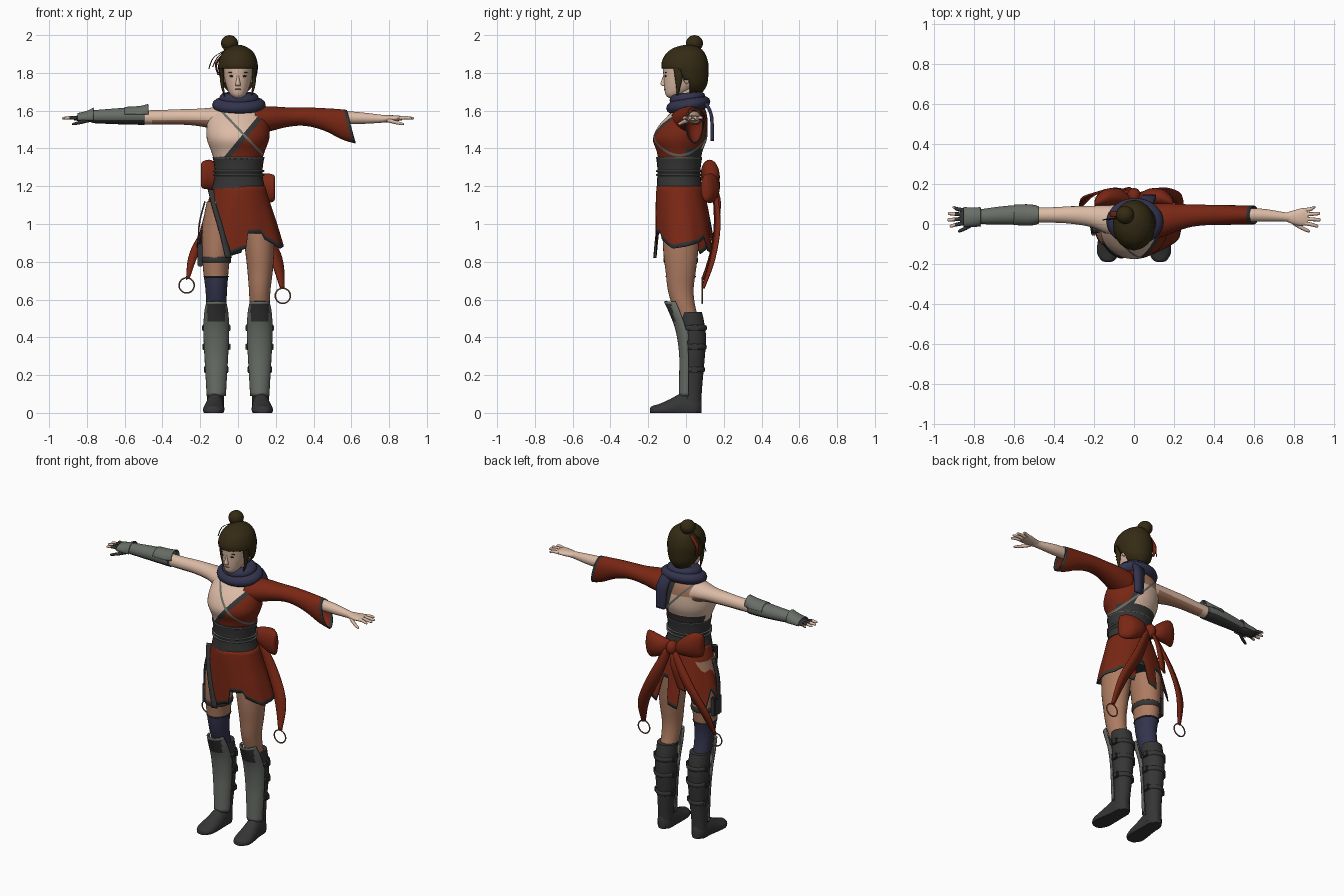
import bpy, bmesh, math
from mathutils import Vector

COLORS = {"red_cloth": (0.19, 0.02, 0.007), "pale_skin": (0.72, 0.5, 0.38), "tan_skin": (0.42, 0.2, 0.12),
          "dark_leather": (0.036, 0.036, 0.037), "steel": (0.14, 0.155, 0.135), "navy_cloth": (0.033, 0.034, 0.075),
          "brown_hair": (0.035, 0.024, 0.007), "ring_brown": (0.2, 0.11, 0.07)}
MATS = {}
for n, c in COLORS.items():
    MATS[n] = bpy.data.materials.new(n)
    MATS[n].diffuse_color = (*c, 1)
RED, PALE, TAN, DARK, STEEL, NAVY, HAIR, RING = COLORS


def finish(name, bm, mats, rule=None, cuts=(), thick=0, angle=50):
    for co, no in cuts:
        bmesh.ops.bisect_plane(bm, geom=bm.verts[:] + bm.edges[:] + bm.faces[:], plane_co=co, plane_no=no)
    if rule:
        dead = []
        for f in bm.faces:
            i = rule(f.calc_center_median())
            if i is None:
                dead.append(f)
            else:
                f.material_index = i
        bmesh.ops.delete(bm, geom=dead, context='FACES')
    bmesh.ops.recalc_face_normals(bm, faces=bm.faces[:])
    me = bpy.data.meshes.new(name)
    bm.to_mesh(me)
    bm.free()
    for m in mats:
        me.materials.append(MATS[m])
    ob = bpy.data.objects.new(name, me)
    bpy.context.collection.objects.link(ob)
    bpy.ops.object.select_all(action='DESELECT')
    ob.select_set(True)
    bpy.context.view_layer.objects.active = ob
    bpy.ops.object.shade_smooth_by_angle(angle=math.radians(angle))
    if thick:
        mod = ob.modifiers.new("thickness", 'SOLIDIFY')
        mod.thickness = thick
        mod.offset = 0
    return ob


def spline(keys, sub):
    out = []
    for i in range(len(keys) - 1):
        a, b, c, d = keys[max(i - 1, 0)], keys[i], keys[i + 1], keys[min(i + 2, len(keys) - 1)]
        for k in range(sub):
            t = k / sub
            out.append([0.5 * (2 * q + (r - p) * t + (2 * p - 5 * q + 4 * r - s) * t * t + (3 * q - p - 3 * r + s) * t ** 3)
                        for p, q, r, s in zip(a, b, c, d)])
    return out + [list(keys[-1])]


# Elliptical rings (position on axis, two centres, two radii) skinned along an axis
def loft(name, axis, keys, mats, rule=None, cuts=(), segs=28, sub=4, side=1, cap=True, thick=0):
    bm, rings = bmesh.new(), []
    for t, c1, c2, r1, r2 in spline(keys, sub):
        ring = []
        for k in range(segs):
            a = math.tau * k / segs
            p, q = c1 + max(r1, .001) * math.cos(a), c2 + max(r2, .001) * math.sin(a)
            x, y, z = {'x': (t, p, q), 'y': (p, t, q), 'z': (p, q, t)}[axis]
            ring.append(bm.verts.new((side * x, y, max(z, 0))))
        rings.append(ring)
    for a, b in zip(rings, rings[1:]):
        for k in range(segs):
            bm.faces.new((a[k], a[(k + 1) % segs], b[(k + 1) % segs], b[k]))
    if cap:
        bm.faces.new(rings[0])
        bm.faces.new(rings[-1])
    return finish(name, bm, mats, rule, cuts, thick)


def ball(name, loc, r, mat):
    bm = bmesh.new()
    bmesh.ops.create_uvsphere(bm, u_segments=20, v_segments=12, radius=1)
    for v in bm.verts:
        v.co = Vector(loc) + Vector(v.co[i] * r[i] for i in range(3))
    return finish(name, bm, [mat])


def box(name, loc, size, mat):
    bm = bmesh.new()
    bmesh.ops.create_cube(bm, size=1)
    for v in bm.verts:
        v.co = Vector(loc) + Vector(v.co[i] * size[i] for i in range(3))
    bmesh.ops.bevel(bm, geom=bm.edges[:], offset=min(size) * .2, segments=2, affect='EDGES')
    return finish(name, bm, [mat])


def torus(name, loc, rx, ry, r, mat, upright=False, rz=None, tilt=0):
    bm, n, m = bmesh.new(), 36, 12
    g = []
    for i in range(n):
        a, row = math.tau * i / n, []
        for j in range(m):
            b = math.tau * j / m
            x, y = (rx + r * math.cos(b)) * math.cos(a), (ry + r * math.cos(b)) * math.sin(a)
            z = (rz or r) * math.sin(b) + tilt * y
            row.append(bm.verts.new(Vector(loc) + Vector((x, z, y) if upright else (x, y, z))))
        g.append(row)
    for i in range(n):
        for j in range(m):
            bm.faces.new((g[i][j], g[(i + 1) % n][j], g[(i + 1) % n][(j + 1) % m], g[i][(j + 1) % m]))
    return finish(name, bm, [mat])


def ribbon(name, pts, across, mat, thick=.008):
    bm, w = bmesh.new(), Vector(across).normalized()
    rows = [[bm.verts.new(Vector(p[:3]) + w * p[3] * s) for s in (-.5, .5)] for p in spline(pts, 6)]
    for a, b in zip(rows, rows[1:]):
        bm.faces.new((a[0], a[1], b[1], b[0]))
    return finish(name, bm, [mat], thick=thick)


# Torso: one bare side, wrapped cloth with dark edging and a thin diagonal strap
def torso_rule(c):
    strap = (c.z - 1.597) + 1.05 * (c.x + .087)
    if abs(strap) < .009:
        return 3
    d = c.x + .07 - (c.z - 1.36) / 1.2 if c.y < 0 else c.x - .06 + (c.z - 1.42) * .3
    if c.z < 1.4 and c.y > 0:
        return 2
    if d > .035:
        return 0
    return 2 if d > 0 else (4 if c.y > .03 and c.z > 1.53 else 1)

edge_n, strap_n = Vector((1.2, 0, -1)), Vector((1.05, 0, 1))
torso_cuts = [((-.07, 0, 1.36), edge_n), ((-.035, 0, 1.36), edge_n), ((0, 0, 1.4), (0, 0, 1)), ((0, 0, 0), (0, 1, 0)),
              ((.06, 0, 1.42), (1, 0, .3)), ((.095, 0, 1.42), (1, 0, .3)),
              ((-.087, 0, 1.606), strap_n), ((-.087, 0, 1.588), strap_n)]
loft("torso", 'z', [(1.14, 0, -.025, .135, .115), (1.22, 0, -.035, .125, .112), (1.3, 0, -.035, .118, .108),
     (1.38, 0, -.034, .14, .12), (1.45, 0, -.032, .165, .143), (1.52, 0, -.015, .165, .13),
     (1.58, 0, .01, .15, .1), (1.62, 0, .02, .105, .075), (1.65, 0, .015, .05, .05)],
     [RED, PALE, DARK, STEEL, TAN], torso_rule, torso_cuts, segs=40)

# Waist wrap, cords and scarf
loft("waist_wrap", 'z', [(1.175, .003, -.03, .145, .127), (1.2, .003, -.035, .138, .12), (1.25, .003, -.037, .128, .115),
     (1.3, .003, -.037, .128, .115), (1.355, .003, -.036, .137, .122)], [DARK])
for z in (1.26, 1.28, 1.35):
    torus("waist_cord", (.003, -.037, z), .132, .118, .005, STEEL)
torus("scarf_lower", (.005, .012, 1.63), .1, .075, .042, NAVY, rz=.035, tilt=.15)
torus("scarf_upper", (.005, .008, 1.665), .07, .06, .035, NAVY, rz=.03, tilt=.1)
ribbon("scarf_tail", [(.06, .105, 1.64, .07), (.075, .135, 1.57, .07), (.08, .138, 1.44, .055)], (1, 0, 0), NAVY, .018)

# Head and face
loft("neck", 'z', [(1.6, 0, .01, .05, .05), (1.66, 0, 0, .043, .045), (1.75, 0, 0, .043, .05)], [PALE])
loft("head", 'z', [(1.668, 0, -.075, .018, .018), (1.685, 0, -.06, .04, .048), (1.72, 0, -.035, .058, .08),
     (1.78, 0, -.013, .074, .106), (1.85, 0, -.01, .078, .11), (1.92, 0, 0, .05, .07)], [PALE])
loft("nose", 'z', [(1.73, 0, -.115, .012, .008), (1.74, 0, -.118, .014, .017), (1.765, 0, -.116, .008, .012),
     (1.79, 0, -.113, .006, .006)], [PALE], segs=12)
ball("lips", (0, -.108, 1.713), (.019, .009, .006), TAN)
for s in (-1, 1):
    ball("eye", (s * .032, -.108, 1.783), (.014, .005, .005), HAIR)
    ball("eyebrow", (s * .034, -.107, 1.803), (.018, .005, .003), HAIR)
    ball("ear", (s * .078, .005, 1.775), (.012, .02, .032), PALE)
    loft("hair_lock", 'z', [(1.675, s * .07, -.045, .003, .004), (1.74, s * .084, -.04, .009, .014),
         (1.84, s * .084, -.035, .014, .035)], [HAIR], segs=12)

# Hair cap cut open around the face, bun, tie and hanging ornaments
loft("hair", 'z', [(1.7, 0, .03, .045, .055), (1.74, 0, .02, .08, .088), (1.8, 0, 0, .098, .115), (1.85, 0, -.006, .1, .12),
     (1.9, 0, -.002, .083, .1), (1.93, 0, .005, .05, .065), (1.945, 0, .01, .012, .015)], [HAIR],
     lambda c: None if (c.y < .02 and c.z < 1.735 + .09 * min(1, max(0, (.02 - c.y) / .06))) else 0,
     [((0, -.04, 0), (0, 1, 0)), ((0, .02, 0), (0, 1, 0)), ((0, 0, 1.825), (0, 0, 1))], sub=5, thick=.008)
ball("bun", (-.045, .045, 1.957), (.045, .045, .043), HAIR)
torus("bun_tie", (-.04, .04, 1.93), .027, .027, .01, RED)
for x, z in ((-.155, 1.82), (-.135, 1.83)):
    loft("hair_pin", 'z', [(z, x, .02, .003, .003), (1.88, x + .025, .025, .003, .003), (1.92, -.07, .03, .003, .003)],
         [HAIR], segs=8)
loft("hair_ribbon", 'z', [(1.79, -.105, .05, .004, .01), (1.85, -.115, .05, .006, .016), (1.91, -.07, .05, .006, .012)],
     [RED], segs=10)

# Wide sleeve with slanted dark hem
hem_n = Vector((.17, 0, .045)).normalized()
loft("sleeve", 'x', [(.09, .01, 1.545, .09, .075), (.17, .025, 1.557, .075, .063), (.27, .04, 1.566, .055, .048),
     (.36, .045, 1.568, .048, .046), (.46, .045, 1.553, .046, .057), (.56, .045, 1.525, .045, .078),
     (.66, .045, 1.505, .042, .085)], [RED, DARK],
     lambda c: None if (c - Vector((.577, 0, 1.6))).dot(hem_n) > 0 else int((c - Vector((.56, 0, 1.6))).dot(hem_n) > 0),
     [((.577, 0, 1.6), hem_n), ((.56, 0, 1.6), hem_n)], cap=False, thick=.006)

# Arms and hands
loft("left_forearm", 'x', [(.42, .045, 1.565, .035, .035), (.57, .045, 1.563, .034, .034), (.66, .043, 1.56, .031, .03),
     (.76, .035, 1.557, .023, .021), (.8, .033, 1.557, .033, .018)], [PALE])
loft("right_arm", 'x', [(.08, .01, 1.55, .085, .075), (.15, .025, 1.56, .068, .055), (.22, .038, 1.565, .052, .045),
     (.32, .045, 1.567, .043, .04), (.42, .045, 1.565, .038, .038), (.56, .045, 1.565, .036, .036)], [PALE, TAN],
     lambda c: int(c.z < 1.55 and -.45 < c.x < -.12), [((0, 0, 1.55), (0, 0, 1))], side=-1)
for s, skin, name in ((1, PALE, "left"), (-1, DARK, "right")):
    loft(name + "_palm", 'x', [(.76, .035, 1.557, .022, .019), (.8, .033, 1.558, .036, .018), (.84, .035, 1.56, .044, .015),
         (.868, .036, 1.56, .04, .011)], [skin], side=s, segs=20)
    for i, tip in enumerate((.92, .932, .928, .905)):
        y = .005 + .021 * i
        loft(name + "_finger", 'x', [(.85, y, 1.56, .011, .01), (.885, y + (i - 1.5) * .005, 1.563, .0095, .009),
             (tip - .008, y + (i - 1.5) * .01, 1.56, .008, .007), (tip, y + (i - 1.5) * .01, 1.559, .003, .003)],
             [skin, PALE], lambda c: int(abs(c.x) > .895), side=s, segs=10)
    loft(name + "_thumb", 'x', [(.79, .012, 1.55, .014, .012), (.835, -.018, 1.538, .011, .01), (.87, -.034, 1.53, .008, .007),
         (.878, -.036, 1.528, .003, .003)], [skin], side=s, segs=10)

# Forearm guard: steel above, dark leather beneath, with raised elbow lip and wrist plate
loft("forearm_guard", 'x', [(.495, .045, 1.572, .049, .047), (.56, .046, 1.572, .05, .046), (.66, .043, 1.57, .045, .041),
     (.77, .036, 1.568, .037, .034)], [STEEL, DARK], lambda c: int(c.z < 1.55), [((0, 0, 1.55), (0, 0, 1))], side=-1)
loft("elbow_lip", 'x', [(.475, .045, 1.585, .04, .048), (.52, .045, 1.574, .051, .048), (.6, .046, 1.572, .049, .045)],
     [STEEL], lambda c: None if c.z < 1.58 else 0, [((0, 0, 1.58), (0, 0, 1))], side=-1, cap=False, thick=.006)
loft("wrist_plate", 'x', [(.765, .036, 1.566, .045, .047), (.8, .034, 1.562, .046, .034), (.85, .034, 1.56, .047, .024)],
     [STEEL], lambda c: None if c.z < 1.55 else 0, [((0, 0, 1.55), (0, 0, 1))], side=-1, cap=False, thick=.006)

# Skirt: ragged hem heights by angle (degrees from +x, towards the back), open at the right thigh
HEM = [(0, .88), (30, .9), (45, .93), (47, .86), (65, .84), (69, 1.0), (83, 1.0), (87, .85), (103, .83), (107, .98),
       (123, .98), (127, .88), (150, .84), (165, .95), (180, .88), (194, .87), (198, 1.16), (225, 1.09), (241, 1.0),
       (250, .92), (258, .84), (270, .86), (279, .87), (281, .95), (305, .95), (308, .92), (335, .87), (360, .88)]
bm, cols, N = bmesh.new(), [], 180
profile = spline([(1.2, .005, -.033, .136, .118), (1.1, .005, -.022, .172, .136), (1.0, .008, -.012, .2, .147),
                  (.9, .01, -.002, .232, .155), (.8, .01, 0, .25, .16)], 8)
for k in range(N):
    a = 360 * k / N
    (a0, z0), (a1, z1) = next(p for p in zip(HEM, HEM[1:]) if p[0][0] <= a < p[1][0])
    hem, col = z0 + (z1 - z0) * (a - a0) / (a1 - a0), []
    for z in [1.2 - (1.2 - hem - .022) * j / 12 for j in range(13)] + [hem]:
        p = profile[min(range(len(profile)), key=lambda i: abs(profile[i][0] - z))]
        f, r = (1.2 - z) / .4, math.radians(a)
        rx, ry = .136 + .06 * min(f * 2, 1) + .054 * max(0, f * 2 - 1) * 1.0, .118 + .042 * f ** .7
        fold = 1 + .02 * f * math.sin(r * 9)
        col.append(bm.verts.new((p[1] + rx * fold * math.cos(r), -.033 + .035 * f + ry * fold * math.sin(r), z)))
    cols.append(col)
for k in range(N):
    for j in range(13):
        a, b = cols[k], cols[(k + 1) % N]
        bm.faces.new((a[j], a[j + 1], b[j + 1], b[j])).material_index = int(j == 12)
finish("skirt", bm, [RED, DARK], thick=.006)
ribbon("skirt_slit_border", [(-.137, -.085, 1.18, .045), (-.115, -.122, 1.08, .04), (-.088, -.148, .98, .036),
       (-.05, -.165, .82, .034)], (1, .3, 0), DARK)
loft("shorts", 'z', [(1.0, 0, -.02, .178, .115), (1.1, 0, -.025, .16, .115), (1.19, 0, -.03, .135, .113)], [DARK])

# Back bow, tails and rings
for s, dz in ((-1, .05), (1, -.02)):
    loft("bow_loop", 'x', [(.02, .12, 1.21, .02, .03), (.07, .135, 1.21 + dz * .5, .04, .055), (.14, .13, 1.21 + dz, .045, .078),
         (.185, .11, 1.21 + dz, .032, .072), (.197, .105, 1.21 + dz, .012, .055)], [RED], side=s)
ball("bow_knot", (0, .14, 1.21), (.035, .04, .045), RED)
for pts in ([(-.02, .15, 1.2, .05), (-.13, .165, 1.02, .085), (-.225, .14, .86, .07), (-.265, .09, .71, .022)],
            [(.02, .15, 1.2, .05), (.11, .165, 1.0, .085), (.2, .14, .82, .07), (.235, .09, .66, .022)],
            [(-.01, .15, 1.2, .04), (-.05, .17, 1.1, .07), (-.08, .16, .97, .05)]):
    ribbon("bow_tail", pts, (1, .3, .45 if pts[0][0] < 0 else -.1), RED, .012)
torus("tail_ring", (-.272, .085, .675), .04, .04, .004, RING, True)
torus("tail_ring", (.237, .085, .62), .04, .04, .004, RING, True)

# Legs, boots and shin guards
for s, name in ((-1, "right"), (1, "left")):
    loft(name + "_leg", 'z', [(.48, .115, .02, .048, .055), (.56, .115, -.01, .053, .06), (.65, .115, -.028, .057, .068),
         (.75, .117, -.028, .067, .08), (.85, .115, -.028, .076, .092), (.98, .105, -.025, .085, .1), (1.12, .085, -.025, .08, .1)],
         [TAN, NAVY], (lambda c: int(c.z < .72)) if s < 0 else None, [((0, 0, .72), (0, 0, 1))], side=s)
    loft(name + "_boot", 'z', [(.02, .12, .03, .046, .05), (.1, .118, .033, .045, .05), (.2, .115, .036, .05, .055),
         (.3, .115, .037, .058, .063), (.4, .115, .038, .063, .068), (.48, .115, .03, .061, .066), (.535, .115, .022, .06, .062)],
         [DARK], side=s)
    loft(name + "_foot", 'y', [(.082, .12, .03, .02, .045), (.05, .12, .03, .044, .07), (-.02, .122, .03, .048, .075),
         (-.08, .126, .02, .054, .055), (-.14, .13, .014, .055, .034), (-.18, .13, .012, .035, .024), (-.19, .13, .01, .012, .014)],
         [DARK], side=s)
    loft(name + "_shin_guard", 'z', [(.09, .115, .012, .047, .045), (.2, .115, .013, .053, .045), (.32, .115, .012, .06, .045),
         (.44, .115, 0, .064, .052), (.53, .115, -.03, .06, .055), (.59, .115, -.055, .048, .058)], [STEEL, DARK],
         lambda c: None if c.y > .012 - max(0, c.z - .42) * .38 else
         int(.485 < c.z < .578 and abs(abs(c.x) - .115) < .045), [((0, 0, .485), (0, 0, 1)), ((0, 0, .578), (0, 0, 1))],
         side=s, cap=False, thick=.008, segs=40)
    for z, w in ((.23, .053), (.35, .062), (.45, .063)):
        torus("boot_strap", (s * .115, .038, z), w, w + .003, .007, DARK, rz=.014)
        for d in (-1, 1):
            box("boot_buckle", (s * .115 + d * (w + .003), .045, z), (.018, .035, .035), DARK)

# Thigh band, stocking trim and side pouch
torus("thigh_band", (-.115, -.028, .81), .073, .086, .006, DARK, rz=.017)
torus("stocking_trim", (-.116, -.028, .722), .064, .077, .004, DARK)
box("thigh_pouch", (-.2, -.02, .835), (.03, .075, .12), DARK)
ribbon("pouch_strap", [(-.175, -.03, 1.12, .03), (-.205, -.03, 1.0, .03), (-.21, -.025, .87, .03)], (0, 1, 0), DARK)
